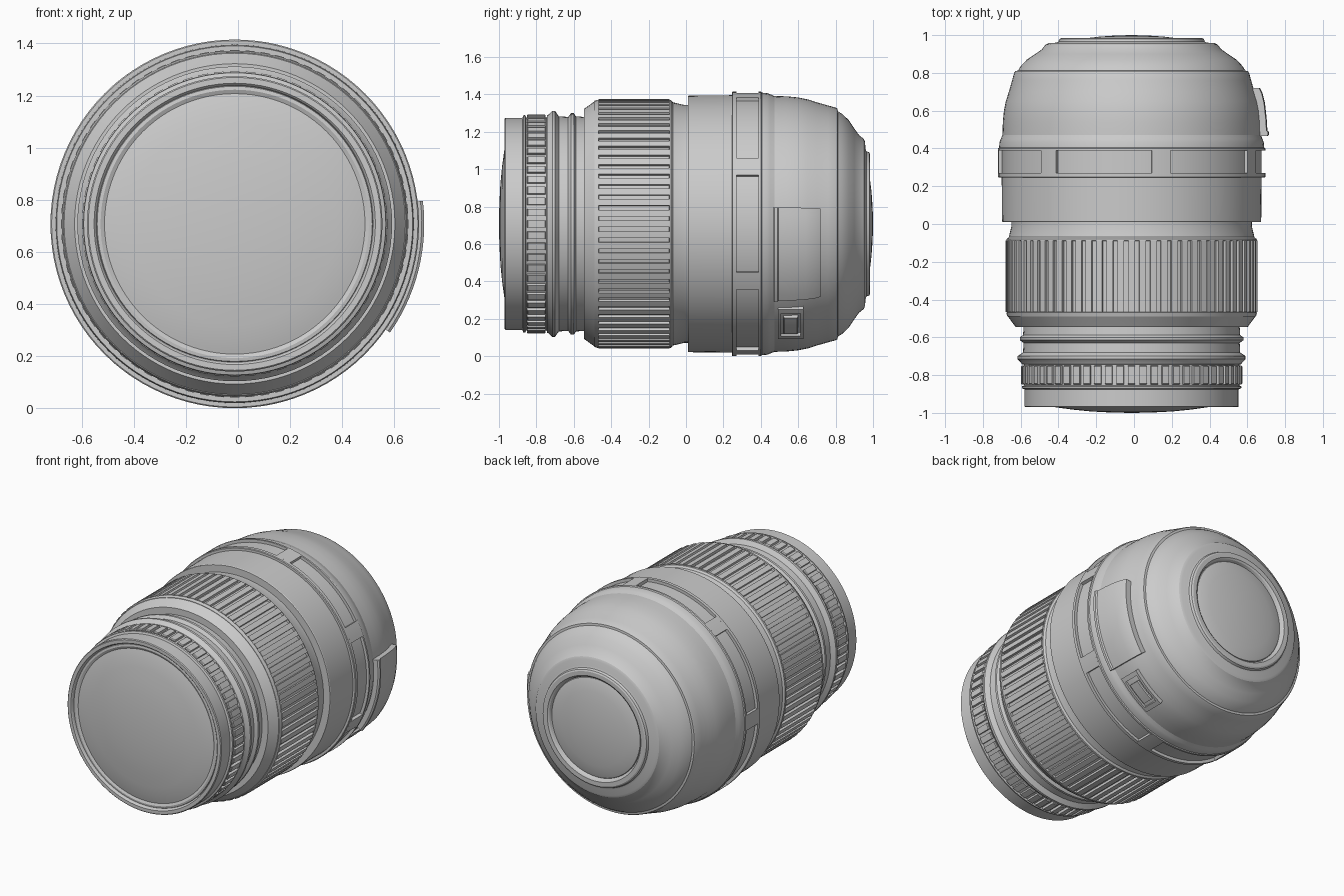
import bpy, bmesh, math

CX, CZ = -0.0125, 0.7075   # lens axis runs along y through this point


def pt(y, r, a):
    return (CX + r * math.cos(a), y, CZ + r * math.sin(a))


def finish(name, bm, angle=30):
    bmesh.ops.remove_doubles(bm, verts=bm.verts, dist=1e-6)
    bmesh.ops.recalc_face_normals(bm, faces=bm.faces)
    me = bpy.data.meshes.new(name)
    bm.to_mesh(me)
    bm.free()
    ob = bpy.data.objects.new(name, me)
    bpy.context.collection.objects.link(ob)
    bpy.ops.object.select_all(action='DESELECT')
    ob.select_set(True)
    bpy.context.view_layer.objects.active = ob
    bpy.ops.object.shade_smooth_by_angle(angle=math.radians(angle))
    return ob


def lathe(name, profile, segs=96, angle=25):
    """Revolve (y, r) points around the lens axis; r = 0 closes to a pole."""
    bm = bmesh.new()
    rings = []
    for y, r in profile:
        if r == 0:
            rings.append([bm.verts.new(pt(y, 0, 0))] * segs)
        else:
            rings.append([bm.verts.new(pt(y, r, math.tau * i / segs)) for i in range(segs)])
    for a, b in zip(rings, rings[1:]):
        for i in range(segs):
            j = (i + 1) % segs
            quad = list(dict.fromkeys((a[i], a[j], b[j], b[i])))
            bm.faces.new(quad)
    return finish(name, bm, angle)


def sweep(bm, section, a0, a1, steps=1):
    """Solid block: a closed (y, r) section swept from angle a0 to a1 (degrees)."""
    rows = []
    for k in range(steps + 1):
        a = math.radians(a0 + (a1 - a0) * k / steps)
        rows.append([bm.verts.new(pt(y, r, a)) for y, r in section])
    n = len(section)
    for p, q in zip(rows, rows[1:]):
        for i in range(n):
            j = (i + 1) % n
            bm.faces.new((p[i], p[j], q[j], q[i]))
    bm.faces.new(rows[0])
    bm.faces.new(rows[-1])


def blocks(name, section, spans, steps=1):
    bm = bmesh.new()
    for a0, a1 in spans:
        sweep(bm, section, a0, a1, steps)
    return finish(name, bm)


def box(y0, y1, r0, r1, bev=0.0):
    return [(y0, r0), (y0, r1 - bev), (y0 + bev, r1), (y1 - bev, r1), (y1, r1 - bev), (y1, r0)] if bev \
        else [(y0, r0), (y0, r1), (y1, r1), (y1, r0)]


def around(count, fill):
    pitch = 360 / count
    return [(i * pitch - pitch * fill / 2, i * pitch + pitch * fill / 2) for i in range(count)]


# Front barrel: rim, knurl bed, flange, bead and stepped cone
lathe("front_barrel", [
    (-0.95, 0.53), (-0.965, 0.535), (-0.97, 0.54), (-0.97, 0.562), (-0.965, 0.567),
    (-0.875, 0.567), (-0.87, 0.58), (-0.86, 0.582), (-0.855, 0.57), (-0.745, 0.57),
    (-0.742, 0.582), (-0.735, 0.585), (-0.715, 0.604), (-0.70, 0.604), (-0.68, 0.575),
    (-0.63, 0.572), (-0.615, 0.592), (-0.60, 0.592), (-0.588, 0.575), (-0.545, 0.572),
    (-0.545, 0.615), (-0.535, 0.622), (-0.49, 0.655), (-0.48, 0.655)])

# Front cap glass with a shallow dome
lathe("front_glass", [
    (-0.94, 0.536), (-0.955, 0.528), (-0.957, 0.515), (-0.95, 0.50), (-0.953, 0.488),
    (-0.963, 0.45), (-0.972, 0.39), (-0.983, 0.31), (-0.992, 0.22), (-0.998, 0.11), (-1.0, 0)])

# Small knurled ring
blocks("focus_knurl", box(-0.85, -0.75, 0.56, 0.586, 0.005), around(60, 0.62), 2)

# Zoom grip with raised ribs
lathe("zoom_grip", [
    (-0.49, 0.64), (-0.49, 0.658), (-0.468, 0.664), (-0.465, 0.651), (-0.09, 0.651),
    (-0.088, 0.664), (-0.08, 0.662), (-0.07, 0.65), (-0.06, 0.648), (-0.01, 0.636),
    (0.012, 0.636)])
blocks("grip_ribs", box(-0.467, -0.088, 0.64, 0.667), around(72, 0.6), 2)

# Main barrel up to the window band
lathe("main_barrel", [
    (0.01, 0.63), (0.01, 0.683), (0.015, 0.686), (0.245, 0.688), (0.245, 0.703),
    (0.249, 0.7075), (0.27, 0.7075), (0.27, 0.688), (0.388, 0.688), (0.388, 0.7075),
    (0.40, 0.7075), (0.405, 0.702), (0.435, 0.699), (0.45, 0.693), (0.472, 0.684)])
blocks("window_bars", box(0.265, 0.392, 0.67, 0.7075),
       [(a + 360 / 14, b + 360 / 14) for a, b in around(7, 0.16)], 4)

# Rounded rear housing with a stepped shoulder and mount rim
lathe("rear_housing", [
    (0.472, 0.684), (0.54, 0.682), (0.60, 0.676), (0.65, 0.666), (0.70, 0.650),
    (0.76, 0.633), (0.80, 0.622), (0.81, 0.616), (0.812, 0.602), (0.835, 0.588),
    (0.87, 0.555), (0.90, 0.51), (0.925, 0.475), (0.95, 0.455), (0.957, 0.44),
    (0.96, 0.40), (0.965, 0.388), (0.98, 0.382), (0.985, 0.372), (0.985, 0.345),
    (0.978, 0.335), (0.96, 0.328)])
lathe("rear_glass", [
    (0.955, 0.332), (0.965, 0.325), (0.973, 0.30), (0.983, 0.245), (0.992, 0.17),
    (0.998, 0.085), (1.0, 0)])

# Curved side pad
blocks("side_pad", [
    (0.465, 0.66), (0.465, 0.718), (0.472, 0.7275), (0.488, 0.7265), (0.495, 0.719),
    (0.56, 0.715), (0.64, 0.706), (0.69, 0.694), (0.72, 0.680), (0.72, 0.63)],
    [(-35, 7)], 14)

# Small switch: raised frame and a button inside it
blocks("switch_frame_sides", box(0.492, 0.628, 0.65, 0.697), [(-62, -59.5), (-43.5, -41)], 2)
for label, y0, y1 in (("front", 0.492, 0.508), ("rear", 0.612, 0.628)):
    blocks("switch_frame_" + label, box(y0, y1, 0.65, 0.697), [(-59.5, -43.5)], 6)
blocks("switch_button", box(0.52, 0.60, 0.65, 0.698, 0.006), [(-57.5, -46)], 5)
